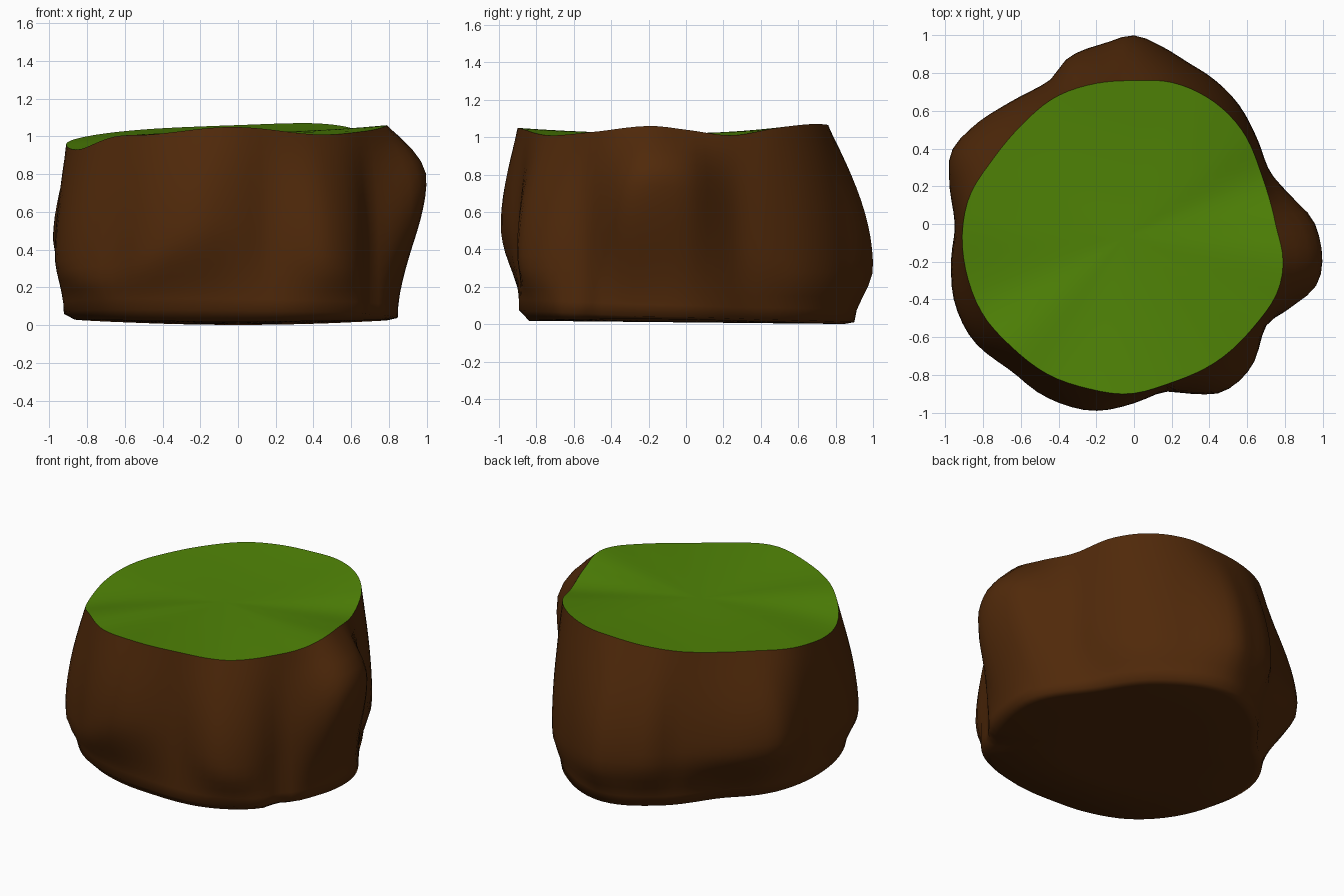
import bpy, bmesh, math

if "Cube" in bpy.data.objects:
    bpy.data.objects.remove(bpy.data.objects["Cube"])

SEG = 96
LEVELS = 16

# Plan outlines (x, y): widest bulge of the earth and edge of the grass
BULGE = [(.98, -.3), (.96, 0), (.83, .15), (.72, .28), (.65, .46), (.55, .64), (.42, .77),
         (.28, .86), (.15, .94), (0, 1), (-.15, .96), (-.35, .88), (-.45, .76), (-.65, .65),
         (-.85, .52), (-.97, .38), (-.98, .25), (-.95, 0), (-.97, -.2), (-.95, -.42),
         (-.85, -.62), (-.65, -.78), (-.48, -.91), (-.22, -.99), (0, -.95), (.16, -.89),
         (.3, -.9), (.47, -.89), (.62, -.76), (.7, -.54), (.82, -.45)]
RIM = [(.79, -.2), (.75, 0), (.68, .25), (.57, .5), (.42, .65), (.2, .75), (0, .76),
       (-.2, .745), (-.42, .67), (-.6, .52), (-.75, .34), (-.87, .15), (-.91, -.05),
       (-.89, -.25), (-.8, -.48), (-.65, -.65), (-.45, -.8), (-.25, -.87), (-.03, -.9),
       (.2, -.84), (.45, -.72), (.63, -.55), (.76, -.36)]
# Values by angle in degrees: height of the rim, height of the bulge, foot radius
RIM_Z = [(0, 1.04), (20, 1.01), (40, 1.05), (60, 1.07), (90, 1.06), (125, 1.04), (155, 1.01),
         (178, .97), (205, .93), (225, 1.0), (240, 1.01), (268, 1.05), (300, 1.01), (325, 1.03),
         (346, 1.06)]
BULGE_Z = [(0, .75), (22, .5), (45, .27), (90, .3), (135, .4), (170, .45), (205, .32),
           (230, .27), (265, .55), (290, .4), (310, .3), (328, .5), (345, .75)]
FOOT_R = [(0, .84), (30, .74), (60, .82), (90, .9), (115, .82), (140, .75), (160, .83),
          (180, .91), (208, .97), (230, .97), (250, .92), (268, .89), (295, .93),
          (312, .94), (340, .87)]


def polar(points):
    return [(math.degrees(math.atan2(y, x)) % 360, math.hypot(x, y)) for x, y in points]


def sampler(pairs):
    """Smooth periodic interpolation of (angle, value) pairs."""
    p = sorted(pairs)
    p = [(a - 360, v) for a, v in p] + p + [(a + 360, v) for a, v in p]

    def get(angle):
        i = next(k for k in range(len(p) - 1) if p[k][0] <= angle < p[k + 1][0])
        (a0, v0), (a1, v1) = p[i], p[i + 1]
        m0 = (v1 - p[i - 1][1]) / (a1 - p[i - 1][0]) * (a1 - a0)
        m1 = (p[i + 2][1] - v0) / (p[i + 2][0] - a0) * (a1 - a0)
        t = (angle - a0) / (a1 - a0)
        return ((2*t**3 - 3*t**2 + 1) * v0 + (t**3 - 2*t**2 + t) * m0
                + (3*t**2 - 2*t**3) * v1 + (t**3 - t**2) * m1)
    return get


bulge, rim = sampler(polar(BULGE)), sampler(polar(RIM))
rim_z, bulge_z, foot_r = sampler(RIM_Z), sampler(BULGE_Z), sampler(FOOT_R)


def point(angle, r, z):
    a = math.radians(angle)
    return (r * math.cos(a), r * math.sin(a), z)


def on_base(angle, r, lift=0):
    x, y, _ = point(angle, r, 0)
    return (x, y, .01 * (1 - y) + .025 * x * x + lift)


def wall(angle, t):
    """Side of the earth: foot (t=0) out to the bulge, then in to the rim (t=1)."""
    foot = min(foot_r(angle), bulge(angle))
    lift = .01 + .05 * max(0, -math.sin(math.radians(angle + 15)))
    z0 = on_base(angle, foot, lift)[2]
    z1, zb = rim_z(angle), bulge_z(angle)
    z = z0 + (z1 - z0) * t
    if z < zb:
        k = (z - z0) / (zb - z0)
        r = foot + (bulge(angle) - foot) * k * k * (3 - 2 * k)
    else:
        k = (z - zb) / (z1 - zb)
        r = rim(angle) + (bulge(angle) - rim(angle)) * math.cos(k * math.pi / 2)
    return point(angle, r, z)


def loft(name, rings, centre, color, cap_first):
    """Skin closed rings and close one end with a fan to a centre point."""
    bm = bmesh.new()
    vs = [[bm.verts.new(c) for c in ring] for ring in rings]
    for a, b in zip(vs, vs[1:]):
        for i in range(SEG):
            j = (i + 1) % SEG
            bm.faces.new((a[i], a[j], b[j], b[i]))
    c = bm.verts.new(centre)
    end = vs[0] if cap_first else vs[-1]
    for i in range(SEG):
        j = (i + 1) % SEG
        bm.faces.new((end[j], end[i], c) if cap_first else (end[i], end[j], c))
    me = bpy.data.meshes.new(name)
    bm.to_mesh(me)
    bm.free()
    ob = bpy.data.objects.new(name, me)
    bpy.context.collection.objects.link(ob)
    mat = bpy.data.materials.new(name + "_color")
    mat.diffuse_color = color
    mat.use_nodes = True
    mat.node_tree.nodes["Principled BSDF"].inputs["Base Color"].default_value = mat.diffuse_color
    me.materials.append(mat)
    bpy.ops.object.select_all(action='DESELECT')
    ob.select_set(True)
    bpy.context.view_layer.objects.active = ob
    bpy.ops.object.shade_smooth_by_angle(angle=math.radians(85))
    return ob


angles = [i * 360 / SEG for i in range(SEG)]

# Earth: flat underside, rounded foot, lumpy wall
rings = [[on_base(a, min(foot_r(a), bulge(a)) * f) for a in angles] for f in (.5, .94)]
rings += [[wall(a, k / LEVELS) for a in angles] for k in range(LEVELS + 1)]
loft("earth", rings, (0, 0, .01), (.08, .022, .003, 1), True)

# Grass: gently sagging sheet filling the rim
MID = (-.05, -.07, 1.02)
edge = [wall(a, 1) for a in angles]
rings = [[(MID[0] + (x - MID[0]) * f, MID[1] + (y - MID[1]) * f, MID[2] + (z - MID[2]) * f * f)
          for x, y, z in edge] for f in (1, .85, .7, .55, .4, .2)]
loft("grass", rings, MID, (.08, .23, .002, 1), False)
